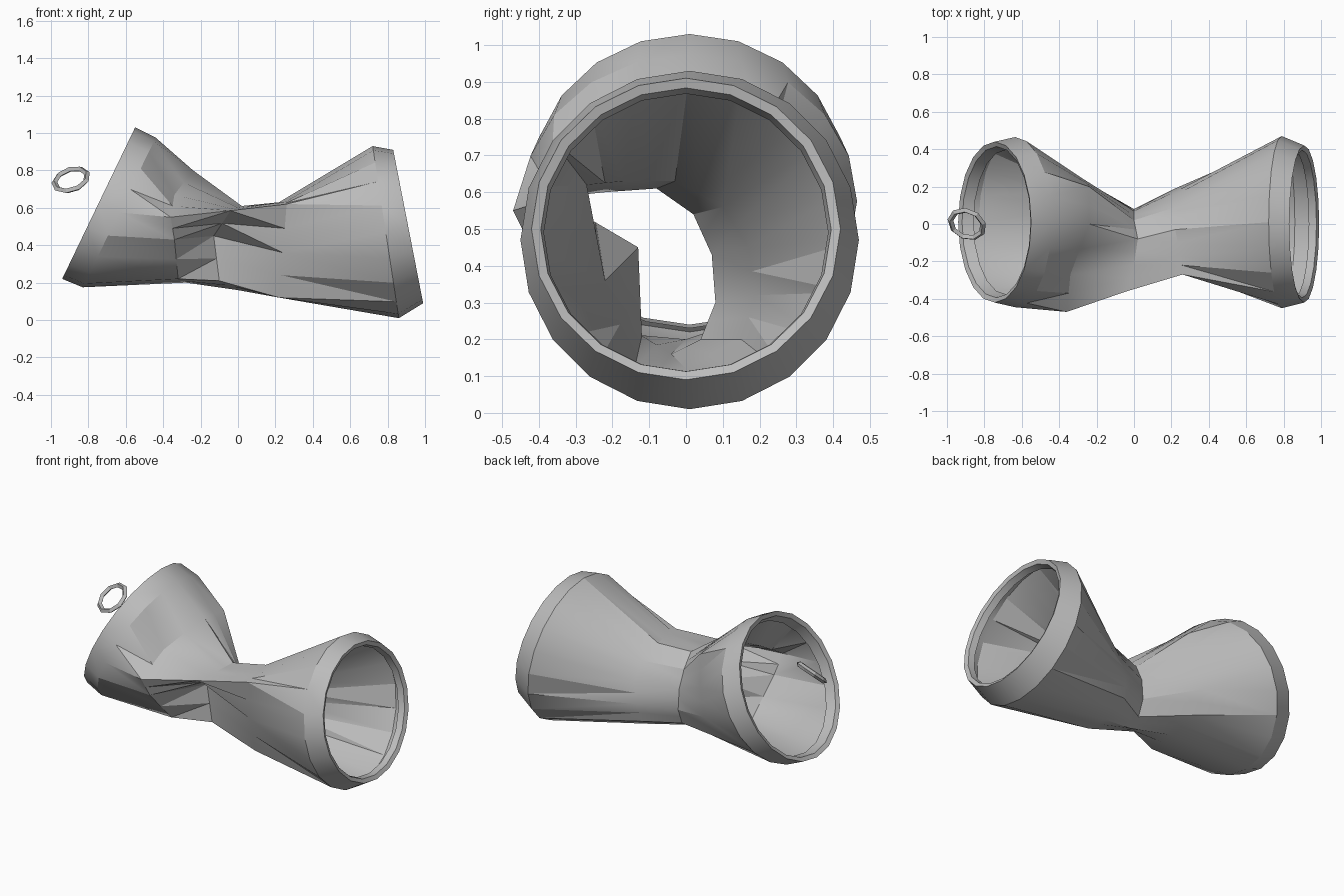
import bpy, bmesh, math
from mathutils import Vector

if "Cube" in bpy.data.objects:
    bpy.data.objects.remove(bpy.data.objects["Cube"])

N = 20  # sides of the can

metal = bpy.data.materials.new("bare grey metal")
metal.diffuse_color = (0.5, 0.5, 0.5, 1)
metal.use_nodes = True
metal.node_tree.nodes["Principled BSDF"].inputs["Base Color"].default_value = metal.diffuse_color


def hoop(bottom, top, ry, y=0.0, scale=1.0, shift=0.0):
    """Tilted elliptical ring, given its lowest and highest (x, z) points."""
    b, t = Vector((bottom[0], 0, bottom[1])), Vector((top[0], 0, top[1]))
    mid, half = (b + t) / 2, (t - b) / 2 * scale
    axis = Vector((half.z, 0, -half.x)).normalized()  # points to +x
    ring = []
    for i in range(N):
        a = math.tau * i / N
        p = mid + half * math.cos(a) + axis * shift
        ring.append(Vector((p.x, y - ry * scale * math.sin(a), p.z)))
    return ring


def fold(points):
    """Crumpled ring: ten corners, with a vertex halfway along each side."""
    pts = [Vector(p) for p in points]
    ring = []
    for i, p in enumerate(pts):
        ring += [p, (p + pts[(i + 1) % len(pts)]) / 2]
    return ring


# corners run from the top, down the front, under, and up the back
left_fold = fold([
    (-0.24, 0.0, 0.80), (-0.34, -0.27, 0.67), (-0.36, -0.47, 0.55),
    (-0.34, -0.41, 0.43), (-0.32, -0.22, 0.22), (-0.28, 0.0, 0.20),
    (-0.30, 0.18, 0.26), (-0.30, 0.25, 0.40), (-0.27, 0.24, 0.58),
    (-0.24, 0.20, 0.77)])
waist_fold = fold([
    (0.02, -0.08, 0.61), (0.0, -0.22, 0.60), (-0.04, -0.36, 0.585),
    (-0.13, -0.13, 0.45), (-0.10, -0.12, 0.21), (0.0, -0.04, 0.16),
    (0.0, 0.04, 0.20), (0.0, 0.08, 0.30), (0.0, 0.07, 0.43),
    (0.0, 0.02, 0.54)])
right_fold = fold([
    (0.22, -0.03, 0.63), (0.25, -0.17, 0.63), (0.26, -0.27, 0.62),
    (0.24, -0.22, 0.36), (0.22, -0.14, 0.12), (0.22, 0.0, 0.12),
    (0.20, 0.15, 0.20), (0.22, 0.19, 0.32), (0.25, 0.17, 0.45),
    (0.25, 0.10, 0.56)])

left_end = ((-0.94, 0.22), (-0.55, 1.03), 0.43, 0.01)
right_end = ((0.99, 0.09), (0.83, 0.91), 0.42, 0.0)
rings = [
    hoop(*left_end, scale=0.90, shift=0.07),           # inner lip
    hoop(*left_end, scale=0.94, shift=0.01),
    hoop(*left_end),                                   # left rim
    hoop((-0.83, 0.175), (-0.44, 0.975), 0.455, 0.01),  # left shoulder
    left_fold, waist_fold, right_fold,
    hoop((0.86, 0.01), (0.72, 0.93), 0.46, 0.01),      # right shoulder
    hoop(*right_end),                                  # right rim
    hoop(*right_end, scale=0.94, shift=-0.01),
    hoop(*right_end, scale=0.92, shift=-0.05),         # inner lip
]


def loft(name, rings, closed=False, angle=25):
    """Skin a chain of rings that share a vertex count."""
    bm = bmesh.new()
    loops = [[bm.verts.new(p) for p in r] for r in rings]
    pairs = list(zip(loops, loops[1:]))
    if closed:
        pairs.append((loops[-1], loops[0]))
    for a, b in pairs:
        for i in range(len(a)):
            j = (i + 1) % len(a)
            bm.faces.new((a[i], b[i], b[j], a[j]))
    bmesh.ops.triangulate(bm, faces=bm.faces[:], quad_method='SHORT_EDGE')
    bmesh.ops.recalc_face_normals(bm, faces=bm.faces[:])
    mesh = bpy.data.meshes.new(name)
    bm.to_mesh(mesh)
    bm.free()
    mesh.materials.append(metal)
    obj = bpy.data.objects.new(name, mesh)
    bpy.context.collection.objects.link(obj)
    bpy.ops.object.select_all(action='DESELECT')
    obj.select_set(True)
    bpy.context.view_layer.objects.active = obj
    bpy.ops.object.shade_smooth_by_angle(angle=math.radians(angle))
    return obj


# crushed open can
loft("crushed_can_body", rings)

# loose pull ring beside the left end
normal = Vector((-0.25, -0.55, 0.70)).normalized()
u = normal.orthogonal().normalized()
v = normal.cross(u)
centre = Vector((-0.893, 0.0, 0.75))
tab = []
for i in range(9):
    a = math.tau * i / 9
    out = u * math.cos(a) + v * math.sin(a)
    tab.append([centre + out * (0.092 + 0.016 * math.cos(b)) + normal * 0.016 * math.sin(b)
                for b in (math.tau * k / 4 for k in range(4))])
loft("pull_ring", tab, closed=True)
